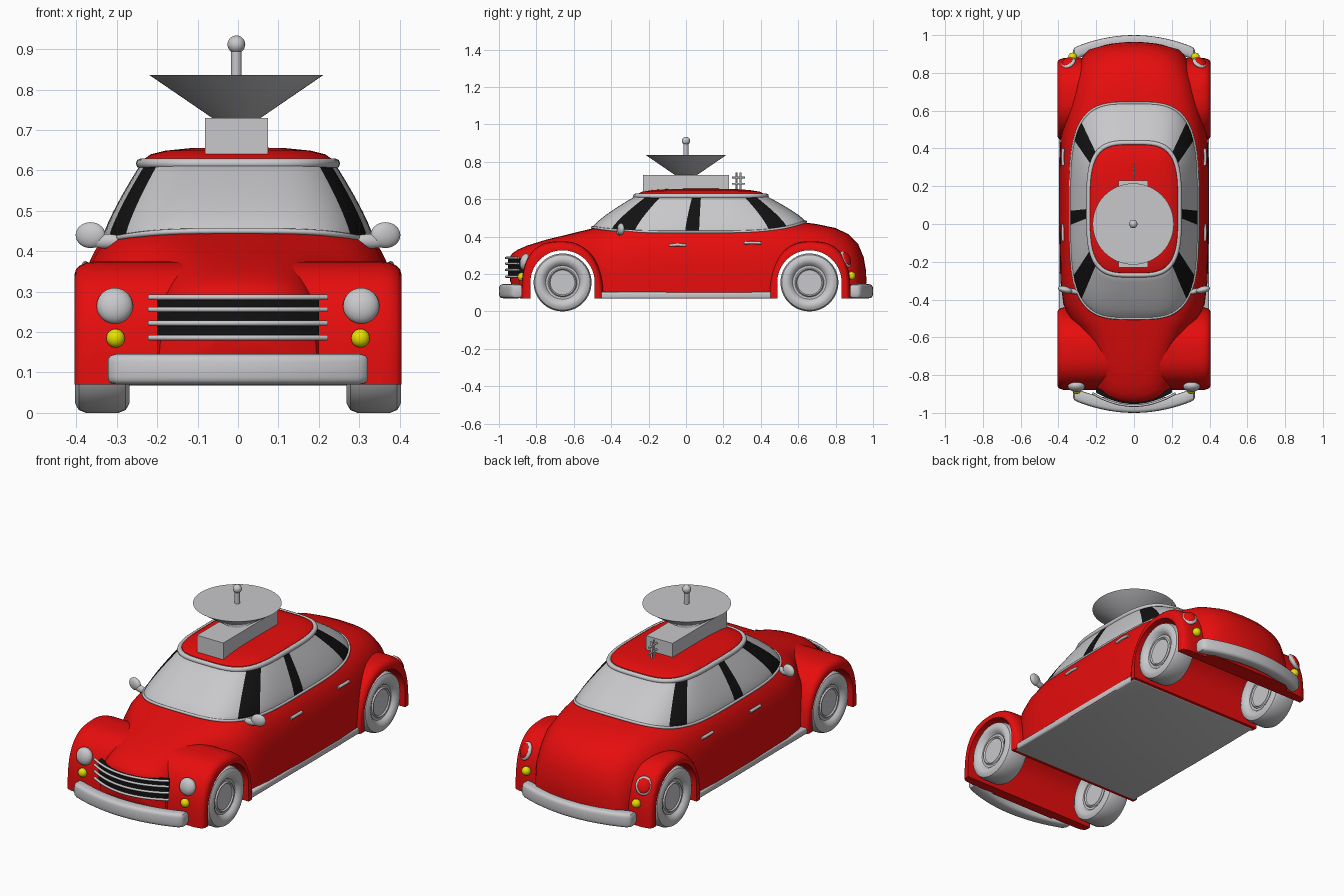
import bpy, bmesh, math
from mathutils import Vector

if "Cube" in bpy.data.objects:
    bpy.data.objects.remove(bpy.data.objects["Cube"])


def material(name, rgb):
    m = bpy.data.materials.new(name)
    m.diffuse_color = (*rgb, 1)
    m.use_nodes = True
    m.node_tree.nodes["Principled BSDF"].inputs["Base Color"].default_value = m.diffuse_color
    return m


RED = material("red_paint", (0.8, 0.004, 0.004))
GREY = material("silver_grey", (0.58, 0.58, 0.6))
BLACK = material("black", (0.006, 0.006, 0.006))
YELLOW = material("yellow_lamp", (0.8, 0.75, 0.0))
WY, WZ = 0.66, 0.155                      # wheel centre distance and height


def activate(ob):
    bpy.ops.object.select_all(action='DESELECT')
    ob.select_set(True)
    bpy.context.view_layer.objects.active = ob


def smooth(ob, angle=35):
    activate(ob)
    bpy.ops.object.shade_smooth_by_angle(angle=math.radians(angle))
    return ob


def loft(name, rings, mats, cap=True, closed=False, rule=None, angle=35):
    """Skin a list of equal, closed rings."""
    bm = bmesh.new()
    vr = [[bm.verts.new(p) for p in r] for r in rings]
    n = len(vr[0])
    pairs = list(zip(vr, vr[1:])) + ([(vr[-1], vr[0])] if closed else [])
    for k, (a, b) in enumerate(pairs):
        for i in range(n):
            f = bm.faces.new((a[i], a[(i + 1) % n], b[(i + 1) % n], b[i]))
            if rule:
                f.material_index = rule(k, i)
    if cap and not closed:
        f = bm.faces.new(vr[0])
        g = bm.faces.new(vr[-1])
        if rule:
            f.material_index, g.material_index = rule(0, 0), rule(len(rings) - 2, 0)
    bmesh.ops.recalc_face_normals(bm, faces=bm.faces)
    me = bpy.data.meshes.new(name)
    bm.to_mesh(me)
    bm.free()
    for m in mats:
        me.materials.append(m)
    ob = bpy.data.objects.new(name, me)
    bpy.context.collection.objects.link(ob)
    return smooth(ob, angle)


def finish(ob, name, mat, angle=35):
    ob.name = name
    ob.data.materials.append(mat)
    return smooth(ob, angle)


def ball(name, loc, size, mat, direction=None):
    bpy.ops.mesh.primitive_uv_sphere_add(segments=24, ring_count=14, location=loc)
    ob = bpy.context.object
    ob.scale = size
    if direction:
        ob.rotation_euler = Vector(direction).to_track_quat('Y', 'Z').to_euler()
    return finish(ob, name, mat)


def box(name, lo, hi, mat, bevel=0):
    lo, hi = Vector(lo), Vector(hi)
    bpy.ops.mesh.primitive_cube_add(size=1, location=(lo + hi) / 2)
    ob = bpy.context.object
    ob.scale = hi - lo
    bpy.ops.object.transform_apply(location=False, rotation=False, scale=True)
    if bevel:
        m = ob.modifiers.new("bevel", 'BEVEL')
        m.width, m.segments = bevel, 3
        bpy.ops.object.modifier_apply(modifier=m.name)
    return finish(ob, name, mat)


def cone(name, loc, r1, r2, h, mat):
    bpy.ops.mesh.primitive_cone_add(vertices=48, radius1=r1, radius2=r2, depth=h,
                                    location=(loc[0], loc[1], loc[2] + h / 2))
    return finish(bpy.context.object, name, mat)


def tube(name, pts, r, mat, cyclic=False):
    cu = bpy.data.curves.new(name, 'CURVE')
    cu.dimensions, cu.bevel_depth, cu.bevel_resolution = '3D', r, 2
    cu.use_fill_caps = True
    sp = cu.splines.new('POLY')
    sp.points.add(len(pts) - 1)
    for p, q in zip(sp.points, pts):
        p.co = (*q, 1)
    sp.use_cyclic_u = cyclic
    ob = bpy.data.objects.new(name, cu)
    bpy.context.collection.objects.link(ob)
    activate(ob)
    bpy.ops.object.convert(target='MESH')
    return finish(bpy.context.object, name, mat, 50)


def spow(v, e):
    return math.copysign(abs(v) ** e, v)


# wheel tunnels, used as cutters
arch = [(0.172 * math.cos(a), WZ + 0.172 * math.sin(a)) for a in [math.pi * i / 32 for i in range(33)]]
arch += [(-0.172, -0.1), (0.172, -0.1)]
cutters = [loft("arch_cutter", [[(x, s * WY + y, z) for y, z in arch] for x in (-0.6, 0.6)], [RED])
           for s in (-1, 1)]


def cut(ob):
    activate(ob)
    for c in cutters:
        m = ob.modifiers.new("arch", 'BOOLEAN')
        m.object, m.operation, m.solver = c, 'DIFFERENCE', 'EXACT'
        bpy.ops.object.modifier_apply(modifier=m.name)
    smooth(ob, 35)


# body hull: (y, half width, top z, bottom z)
stations = [(-.945, .06, .21, .16), (-.945, .13, .25, .11), (-.945, .195, .285, .07), (-.93, .205, .31, .07),
            (-.90, .21, .33, .07), (-.85, .215, .352, .07), (-.75, .235, .383, .07), (-.66, .265, .405, .07),
            (-.57, .31, .427, .07), (-.5, .345, .444, .07), (-.42, .375, .462, .07), (-.3, .39, .49, .07),
            (0, .395, .5, .07), (.3, .395, .5, .07), (.45, .39, .492, .07), (.6, .37, .48, .07),
            (.7, .352, .467, .07), (.8, .335, .446, .07), (.87, .31, .412, .07), (.92, .285, .362, .07),
            (.95, .26, .29, .07), (.962, .24, .22, .07), (.964, .15, .18, .1), (.964, .06, .15, .13)]
rings = []
for y, w, zt, zb in stations:
    k = 1.5 * min(1, max(0, (-.5 - y) / .3)) - .7 * min(1, max(0, (y - .5) / .35))
    ring = []
    for i in range(41):
        a = math.pi * i / 40
        x = w * spow(math.cos(a), .5)
        ring.append((x, y + k * x * x, zb + (zt - zb) * abs(math.sin(a)) ** .5))
    rings.append(ring)
cut(loft("body_hull", rings, [RED]))

# fenders
for sx in (-1, 1):
    for sy in (-1, 1):
        rings = []
        for x, s in ((.12, 1), (.35, 1), (.375, .99), (.392, .965), (.401, .935), (.405, .89)):
            ring = []
            for i in range(37):
                a = math.pi * i / 36
                e = 2 / (2.8 if math.cos(a) > 0 else 2.25)
                ring.append((sx * x, sy * (WY + s * .22 * spow(math.cos(a), e)),
                             .07 + s * .305 * abs(math.sin(a)) ** e))
            rings.append(ring)
        cut(loft("fender", rings, [RED]))
for c in cutters:
    bpy.data.objects.remove(c)

# floor with side sills
box("floor_and_sills", (-.398, -.475, .068), (.398, .475, .104), GREY, .01)


# greenhouse: glass with dark pillars, then the roof
N = 144


def outline(t, grow=1.0, z=None):
    u = max(t, 0) ** 1.25
    w, cy, ly = .338 - .098 * u, .07 + .01 * u, .57 - .22 * u
    pts = []
    for i in range(N):
        a = math.tau * i / N
        c, s = math.cos(a), math.sin(a)
        r = 1 / (abs(c) ** 3.6 + abs(s) ** 3.6) ** (1 / 3.6)
        f = s * r
        base = .425 + (.055 if f > 0 else .025) * f ** 4
        pts.append((w * c * r * grow, cy + ly * f * grow, base + (.617 - base) * t if z is None else z))
    return pts


def pillar(k, i):
    a = (i + .5) * 360 / N
    a = a if a < 90 else 180 - a if a < 270 else a - 360
    return int(k < 9 and (-45 < a < -33 or -7.5 < a < 0 or 35 < a < 46))


loft("window_glass", [outline(-.3)] + [outline(i / 8) for i in range(9)], [GREY, BLACK], rule=pillar)
loft("roof", [outline(1, g, z) for g, z in ((.99, .612), (.97, .628), (.9, .64), (.75, .649), (.5, .655), (.2, .657))],
     [RED])
tube("roof_trim", outline(1), .013, GREY, True)
tube("window_trim", outline(0), .007, GREY, True)

# bumpers
for sy, name in ((-1, "front_bumper"), (1, "rear_bumper")):
    rings = []
    for x in [-.322, -.316, -.3] + [-.27 + .03 * i for i in range(19)] + [.3, .316, .322]:
        s = 1 if abs(x) <= .3 else .9 if abs(x) < .32 else .65
        ring = []
        for i in range(24):
            a = math.tau * i / 24
            ring.append((x, sy * (.967 - .65 * x * x + s * .033 * spow(math.cos(a), .6)),
                         .108 + s * .038 * spow(math.sin(a), .5)))
        rings.append(ring)
    loft(name, rings, [GREY])

# grille
xs = [-.2 + .025 * i for i in range(17)]
loft("grille_panel", [[(x, 1.5 * x * x - .945 + d, z) for d, z in ((.02, .185), (-.008, .185), (-.008, .285), (.02, .285))]
                      for x in xs], [BLACK])
for z in (.186, .222, .256, .286):
    tube("grille_bar", [(x * 1.1, 1.5 * (x * 1.05) ** 2 - .962, z) for x in xs], .0065, GREY)

# paired lamps, mirrors and door handles
for s in (-1, 1):
    ball("headlight", (s * .305, -.86, .265), (.045, .028, .045), GREY, (0, -1, .2))
    ball("front_indicator", (s * .303, -.88, .185), (.023, .02, .023), YELLOW)
    d = Vector((s * .45, .8, .4)).normalized()
    p = Vector((s * .348, .852, .278))
    ball("tail_lamp_rim", p, (.042, .018, .048), GREY, d)
    ball("tail_lamp_lens", p + d * .009, (.033, .014, .038), RED, d)
    ball("rear_indicator", (s * .325, .885, .19), (.023, .022, .023), YELLOW)
    ball("mirror", (s * .365, -.348, .44), (.038, .018, .032), GREY, (-s * .25, 1, 0))
    ball("mirror_arm", (s * .328, -.355, .425), (.05, .014, .018), GREY, (-s * .25, 1, 0))
    for y, z in ((-.045, .354), (.355, .366)):
        tube("door_handle", [(s * .375, y - .045, z), (s * .378, y, z + .002), (s * .375, y + .045, z)], .008, GREY)

# wheels: (x offset, radius)
profile = [(.045, .001), (.045, .066), (.052, .072), (.045, .078), (.045, .09), (.058, .1), (.067, .115),
           (.067, .132), (.058, .148), (.04, .155)]
profile += [(-x, r) for x, r in reversed(profile)]
for sx in (-1, 1):
    for sy in (-1, 1):
        loft("wheel", [[(sx * .336 + x, sy * WY + r * math.cos(a), WZ + r * math.sin(a))
                        for a in [math.tau * i / 40 for i in range(40)]] for x, r in profile], [GREY])

# rooftop dish unit
C = (-.004, 0)
box("dish_base", (-.082, -.23, .632), (.074, .23, .73), GREY)
cone("dish", (*C, .73), .06, .215, .106, GREY)
cone("dish_mast", (*C, .83), .013, .013, .07, GREY)
ball("mast_ball", (*C, .912), (.022, .022, .022), GREY)
for y in (.27, .292):
    tube("aerial_post", [(0, y, .64), (0, y, .742)], .005, GREY)
for z in (.683, .717):
    tube("aerial_bar", [(0, .247, z), (0, .315, z)], .005, GREY)
